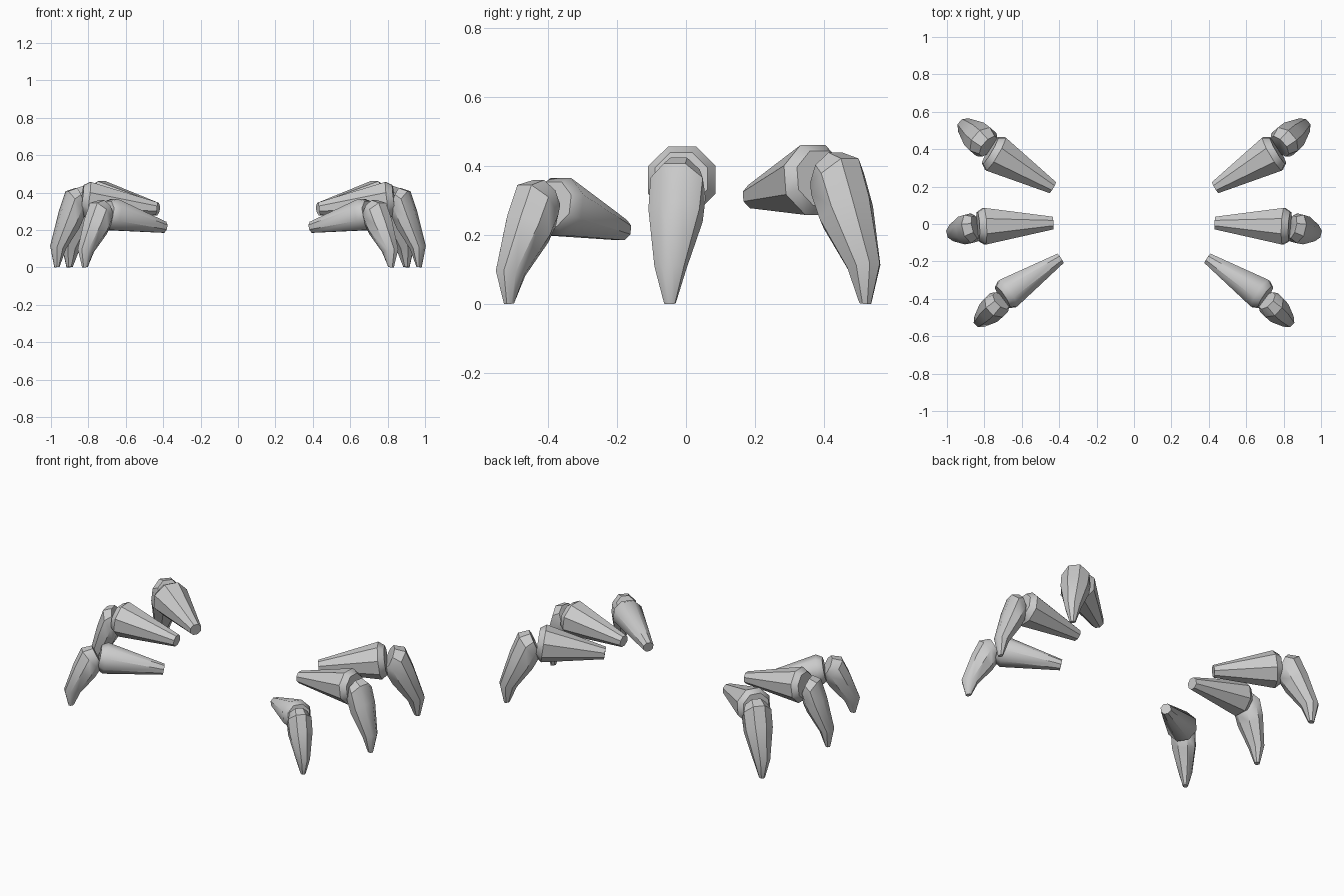
import bpy, bmesh, math
from mathutils import Vector

if "Cube" in bpy.data.objects:
    bpy.data.objects.remove(bpy.data.objects["Cube"])

grey = bpy.data.materials.new("shell_grey")
grey.diffuse_color = (0.6, 0.6, 0.6, 1)
grey.use_nodes = True
grey.node_tree.nodes["Principled BSDF"].inputs["Base Color"].default_value = grey.diffuse_color
SIDES = 8
UP = Vector((0, 0, 1))


def loft(name, rings):
    """Skin a capped tube through rings of (centre, half width axis, half height axis)."""
    bm = bmesh.new()
    loops = []
    for c, w, h in rings:
        angles = [2 * math.pi * (i + 0.5) / SIDES for i in range(SIDES)]
        k = 1 / math.cos(math.pi / SIDES)
        loops.append([bm.verts.new(c + (w * math.cos(a) + h * math.sin(a)) * k) for a in angles])
    for a, b in zip(loops, loops[1:]):
        for i in range(SIDES):
            j = (i + 1) % SIDES
            bm.faces.new((a[i], a[j], b[j], b[i]))
    bm.faces.new(loops[0][::-1])
    bm.faces.new(loops[-1])
    bmesh.ops.recalc_face_normals(bm, faces=bm.faces)
    mesh = bpy.data.meshes.new(name)
    bm.to_mesh(mesh)
    bm.free()
    mesh.materials.append(grey)
    obj = bpy.data.objects.new(name, mesh)
    bpy.context.collection.objects.link(obj)
    bpy.ops.object.select_all(action='DESELECT')
    obj.select_set(True)
    bpy.context.view_layer.objects.active = obj
    bpy.ops.object.shade_smooth_by_angle(angle=math.radians(40))


def upper_leg(name, start, end, r0, r1):
    """Tapered thigh with a short bevelled knee end."""
    axis = (end - start).normalized()
    side = axis.cross(UP).normalized()
    top = side.cross(axis)
    loft(name, [(c, side * r, top * r) for c, r in
                ((start, r0), (end, r1), (end + axis * 0.035, r1 * 0.78))])


# claw rings: outer (reach, height), inner (reach, height), half width
CLAW = [((0.30, 1.00), (0.02, 0.72), 0.060),
        ((0.63, 0.96), (0.07, 0.63), 0.078),
        ((0.87, 0.71), (0.23, 0.50), 0.076),
        ((1.20, 0.27), (0.70, 0.23), 0.044),
        ((1.07, 0.00), (0.90, 0.01), 0.016)]


def claw(name, knee, tip, height, size):
    """Curved lower leg that bends down from the knee to the ground."""
    reach = tip - knee
    side = reach.normalized().cross(UP)
    rings = []
    for (uo, zo), (ui, zi), w in CLAW:
        outer = knee + reach * uo + UP * zo * height
        inner = knee + reach * ui + UP * zi * height
        rings.append(((outer + inner) / 2, side * w * size, (outer - inner) / 2))
    loft(name, rings)


# hip, thigh end, thigh radii, knee (ground plan), claw tip, claw height, claw size
LEGS = {
    "front": ((0.395, -0.185, 0.215), (0.675, -0.372, 0.283), 0.030, 0.085,
              (0.69, -0.39, 0), (0.82, -0.515, 0), 0.36, 0.88),
    "middle": ((0.435, 0.005, 0.315), (0.80, -0.012, 0.36), 0.034, 0.098,
               (0.82, -0.01, 0), (0.97, -0.047, 0), 0.425, 1.0),
    "back": ((0.435, 0.195, 0.312), (0.74, 0.375, 0.36), 0.034, 0.102,
             (0.755, 0.395, 0), (0.902, 0.522, 0), 0.44, 1.05),
}

for sx, label in ((1, "right"), (-1, "left")):
    for pos, (hip, end, r0, r1, knee, tip, height, size) in LEGS.items():
        hip, end, knee, tip = (Vector((p[0] * sx, p[1], p[2])) for p in (hip, end, knee, tip))
        upper_leg(f"{pos}_{label}_upper_leg", hip, end, r0, r1)
        claw(f"{pos}_{label}_claw", knee, tip, height, size)
